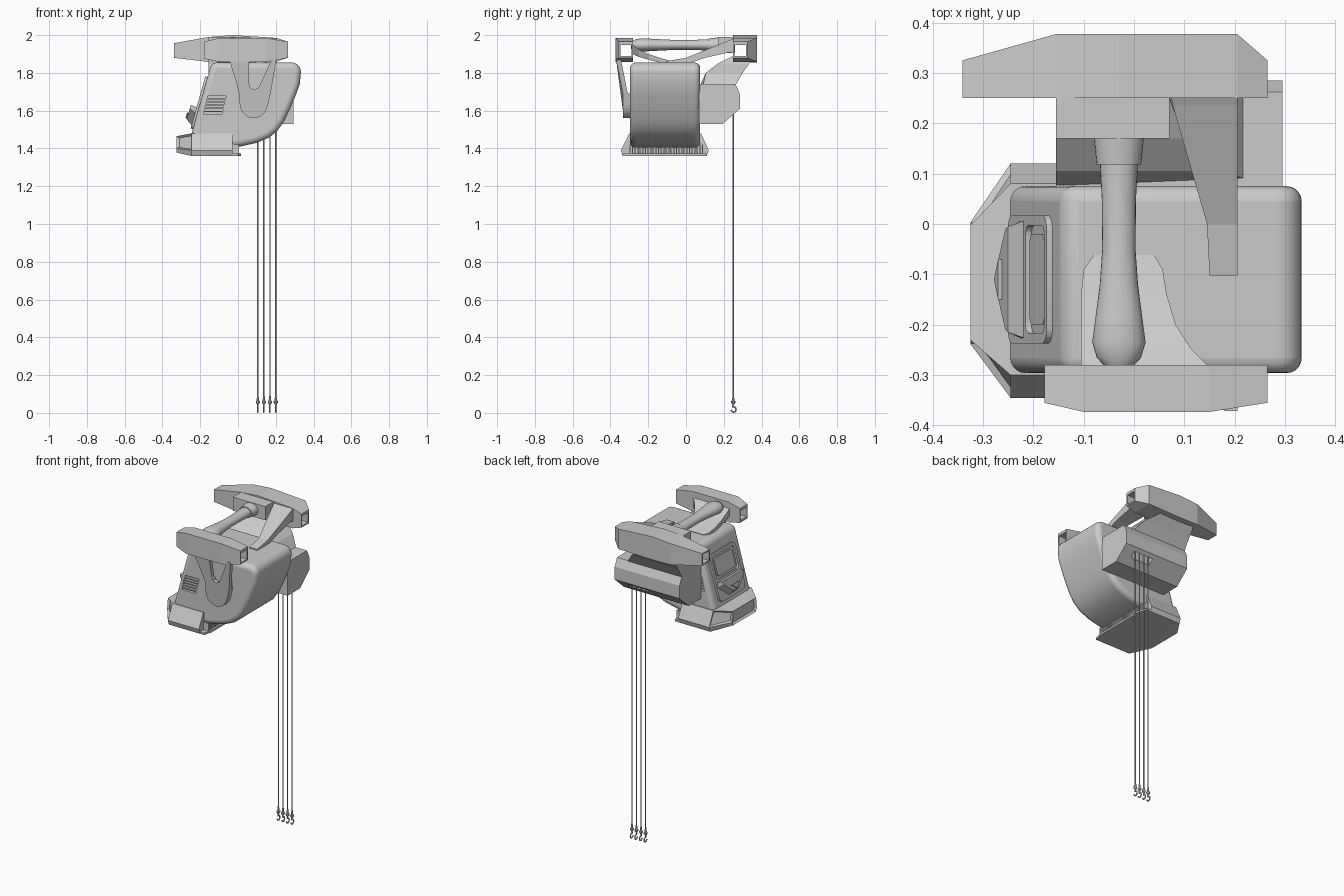
import bpy, bmesh, math
from mathutils import Vector

if "Cube" in bpy.data.objects:
    bpy.data.objects.remove(bpy.data.objects["Cube"])

XZ = lambda u, v, w: Vector((u, w, v))      # profile seen from the front
YZ = lambda u, v, w: Vector((w, u, v))      # profile seen from the side


def finish(name, bm, smooth=False):
    bmesh.ops.recalc_face_normals(bm, faces=bm.faces[:])
    me = bpy.data.meshes.new(name)
    bm.to_mesh(me)
    bm.free()
    ob = bpy.data.objects.new(name, me)
    bpy.context.collection.objects.link(ob)
    if smooth:
        bpy.ops.object.select_all(action='DESELECT')
        ob.select_set(True)
        bpy.context.view_layer.objects.active = ob
        bpy.ops.object.shade_smooth_by_angle(angle=math.radians(35))
    return ob


def add_loft(bm, rings):
    vs = [[bm.verts.new(p) for p in r] for r in rings]
    n = len(rings[0])
    for a, b in zip(vs, vs[1:]):
        for i in range(n):
            bm.faces.new((a[i], a[(i + 1) % n], b[(i + 1) % n], b[i]))
    bm.faces.new(vs[0])
    bm.faces.new(vs[-1])


def loft(name, rings, smooth=False):
    bm = bmesh.new()
    add_loft(bm, rings)
    return finish(name, bm, smooth)


def prism(name, pts, a, b, f, smooth=False):
    return loft(name, [[f(u, v, w) for u, v in pts] for w in (a, b)], smooth)


def boxes(name, specs):
    bm = bmesh.new()
    for x0, x1, y0, y1, z0, z1 in specs:
        add_loft(bm, [[(x, y, z0 if k == 0 else z1) for x, y in
                       ((x0, y0), (x1, y0), (x1, y1), (x0, y1))] for k in (0, 1)])
    return finish(name, bm)


def cut(ob, cutter):
    m = ob.modifiers.new("cut", 'BOOLEAN')
    m.operation = 'DIFFERENCE'
    m.solver = 'EXACT'
    m.object = cutter
    cutter.hide_render = True
    cutter.hide_set(True)


def bevel(ob, width, seg=3):
    m = ob.modifiers.new("bevel", 'BEVEL')
    m.width, m.segments = width, seg
    m.limit_method, m.angle_limit = 'ANGLE', math.radians(32)
    m.use_clamp_overlap = False


def rect_x(x, y0, y1, z0, z1):
    return [(x, y0, z0), (x, y1, z0), (x, y1, z1), (x, y0, z1)]


def rect_y(y, x0, x1, z0, z1):
    return [(x0, y, z0), (x1, y, z0), (x1, y, z1), (x0, y, z1)]


def rounded(u0, u1, v0, v1, r, n=5):
    out = []
    for k, (cu, cv) in enumerate(((u1 - r, v1 - r), (u0 + r, v1 - r), (u0 + r, v0 + r), (u1 - r, v0 + r))):
        for i in range(n):
            a = math.pi / 2 * (k + i / (n - 1))
            out.append((cu + r * math.cos(a), cv + r * math.sin(a)))
    return out


# main housing with vent slots on both sides
top_corner = [(0.283 + 0.05 * math.cos(a), 1.805 + 0.05 * math.sin(a))
              for a in [math.pi / 2 * i / 6 for i in range(7)]]
side = [(-0.268, 1.40), (-0.05, 1.402), (0.02, 1.412), (0.10, 1.43), (0.165, 1.458), (0.21, 1.495),
        (0.243, 1.542), (0.275, 1.608), (0.305, 1.68), (0.327, 1.74)] + top_corner + [(-0.14, 1.855)]
body = prism("housing", side, -0.296, 0.075, XZ, True)
bevel(body, 0.03, 5)
slots = []
for i in range(6):
    z = 1.582 + 0.017 * i
    dx = 0.25 * (z - 1.58)
    for y0, y1 in ((-0.32, -0.28), (0.058, 0.1)):
        slots.append((-0.183 + dx, -0.085 + dx, y0, y1, z, z + 0.01))
cut(body, boxes("vent_cutter", slots))

# sloped left face: hatch frame, window and catch tray
t = Vector((0.128, 0, 0.455)).normalized()
nrm = Vector((-t.z, 0, t.x))
LEFT = lambda u, v, w: Vector((-0.204, u, 1.628)) + t * v + nrm * w
hatch = prism("hatch_frame", rounded(-0.237, 0.017, -0.13, 0.155, 0.03), -0.01, 0.012, LEFT, True)
cut(hatch, prism("hatch_cutter", rounded(-0.217, -0.003, 0.0, 0.138, 0.02), -0.02, 0.03, LEFT))
prism("hatch_window", rounded(-0.2, -0.02, 0.015, 0.123, 0.02), -0.01, 0.008, LEFT, True)
loft("catch_tray", [[LEFT(u, v, w) for u, v in p] for p, w in (
    ([(-0.23, -0.015), (0.01, -0.015), (0.01, -0.05), (-0.07, -0.12), (-0.15, -0.12), (-0.23, -0.05)], 0.0),
    ([(-0.215, -0.01), (-0.005, -0.01), (-0.01, -0.03), (-0.08, -0.09), (-0.14, -0.09), (-0.21, -0.03)], 0.045))])
prism("catch_grip", [(-0.15, -0.055), (-0.07, -0.055), (-0.11, -0.085)], 0.03, 0.053, LEFT)


# flared foot with inset end faces
def foot_ring(x, yb0, yb1, y0, y1, yt0, yt1, zb, zm, zt):
    return [(x, yb0, zb), (x, yb1, zb), (x, y1, zm), (x, yt1, zt), (x, yt0, zt), (x, y0, zm)]


bm = bmesh.new()
add_loft(bm, [foot_ring(-0.325, -0.228, -0.005, -0.238, 0.003, -0.23, -0.002, 1.378, 1.40, 1.465),
              foot_ring(-0.245, -0.335, 0.11, -0.345, 0.12, -0.3, 0.08, 1.36, 1.39, 1.48),
              foot_ring(-0.03, -0.335, 0.11, -0.345, 0.12, -0.3, 0.08, 1.36, 1.39, 1.48)])
bmesh.ops.recalc_face_normals(bm, faces=bm.faces[:])
bm.normal_update()
ends = [f for f in bm.faces if f.normal.x < -0.35 and f.calc_area() > 0.004]
bmesh.ops.inset_individual(bm, faces=ends, thickness=0.012, depth=-0.012)
finish("foot", bm)
loft("foot_plate", [[(-0.24, -0.335, z), (0.0, -0.335, z), (0.015, -0.28, z), (0.015, 0.06, z),
                     (0.0, 0.11, z), (-0.24, 0.11, z)] for z in (1.36, 1.372)])
boxes("comb_teeth", [(-0.04, 0.004, y, y + 0.007, 1.37, 1.42)
                     for y in [-0.30 + 0.0137 * i for i in range(29)]])

# hollow rails
rear = loft("rear_rail", [rect_x(-0.34, 0.25, 0.325, 1.88, 1.957), rect_x(-0.155, 0.25, 0.377, 1.858, 1.99),
                          rect_x(-0.03, 0.25, 0.377, 1.855, 2.0), rect_x(0.205, 0.25, 0.377, 1.86, 1.985),
                          rect_x(0.265, 0.25, 0.325, 1.88, 1.965)])
cut(rear, boxes("rear_rail_cutter", [(-0.4, 0.4, 0.257, 0.317, 1.889, 1.948)]))
front = loft("front_rail", [rect_x(-0.178, -0.355, -0.28, 1.875, 1.965), rect_x(-0.10, -0.373, -0.28, 1.858, 1.985),
                            rect_x(0.15, -0.373, -0.28, 1.858, 1.985), rect_x(0.265, -0.355, -0.28, 1.88, 1.965)])
cut(front, boxes("front_rail_cutter", [(-0.4, 0.4, -0.348, -0.288, 1.889, 1.948)]))

# forked front leg leaning outward to the rail, with a boss on the housing
leg = [(-0.05, 1.88), (-0.012, 1.76), (0.005, 1.69), (0.01, 1.63)]
leg += [(0.083 + 0.073 * math.cos(a), 1.635 + 0.075 * math.sin(a))
        for a in [math.pi * (1 + i / 10) for i in range(1, 10)]]
leg += [(0.158, 1.63), (0.172, 1.69), (0.205, 1.88), (0.182, 1.88), (0.127, 1.76), (0.108, 1.722),
        (0.085, 1.71), (0.066, 1.72), (0.058, 1.745), (0.058, 1.88)]
LEAN = lambda u, v, w: Vector((u, w - 0.2 * max(0, v - 1.69), v))
prism("front_leg", leg, -0.333, -0.308, LEAN)
prism("leg_boss", leg[2:15], -0.312, -0.285, XZ)

# web and fin that carry the housing under the rails
loft("front_web", [rect_y(-0.285, -0.105, 0.15, 1.90, 1.95), rect_y(-0.25, -0.105, 0.115, 1.885, 1.925),
                   rect_y(-0.2, -0.105, 0.083, 1.87, 1.9), rect_y(-0.14, -0.105, 0.065, 1.855, 1.88),
                   rect_y(-0.09, -0.1, 0.057, 1.845, 1.866), rect_y(-0.062, -0.08, 0.04, 1.845, 1.858)])
loft("rear_fin", [rect_y(0.255, 0.073, 0.205, 1.90, 1.985), rect_y(0.235, 0.077, 0.205, 1.91, 1.975),
                  rect_y(0.1, 0.116, 0.205, 1.88, 1.92), rect_y(0.0, 0.145, 0.205, 1.845, 1.88),
                  rect_y(-0.102, 0.15, 0.205, 1.845, 1.862)])


# grip, lathed along y
def circle_y(y, rx, rz, n=24):
    return [(-0.03 + rx * math.cos(2 * math.pi * i / n), y, 1.948 + rz * math.sin(2 * math.pi * i / n))
            for i in range(n)]


loft("grip", [circle_y(*p) for p in ((-0.28, 0.03, 0.022), (-0.265, 0.044, 0.03), (-0.235, 0.053, 0.035),
     (-0.19, 0.047, 0.033), (-0.12, 0.038, 0.029), (-0.05, 0.033, 0.026), (0.05, 0.034, 0.027), (0.125, 0.038, 0.03))], True)
loft("grip_end", [circle_y(*p) for p in ((-0.29, 0.03, 0.022), (-0.275, 0.03, 0.022))], True)
loft("grip_collar", [circle_y(*p) for p in ((0.118, 0.044, 0.034), (0.175, 0.05, 0.04))], True)
boxes("grip_mount", [(-0.155, 0.07, 0.17, 0.26, 1.905, 1.99)])

# bracket down to the cable box
loft("rear_bracket", [[(x0, y0, z), (x1, ya, z), (x1, y1, z), (x0, y1, z)] for x0, x1, y0, ya, y1, z in (
    (-0.155, 0.22, 0.075, 0.09, 0.262, 1.735), (-0.155, 0.17, 0.105, 0.105, 0.30, 1.80),
    (-0.155, 0.10, 0.17, 0.17, 0.335, 1.85), (-0.155, 0.07, 0.25, 0.25, 0.37, 1.89))])
box = prism("cable_box", [(0.07, 1.53), (0.195, 1.53), (0.285, 1.61), (0.285, 1.69), (0.262, 1.74), (0.07, 1.74)],
            -0.155, 0.295, YZ)
cut(box, boxes("cable_slot_cutter", [(0.085, 0.22, 0.235, 0.265, 1.5, 1.66)]))


# hanging cables with ferrules and hooks
def tube(name, x, path, radii, n=8):
    rings = []
    for i, (p, r) in enumerate(zip(path, radii)):
        a, b = Vector(path[max(i - 1, 0)]), Vector(path[min(i + 1, len(path) - 1)])
        d = (b - a).normalized()
        rings.append([(x + r * math.cos(k), p[0] - d.y * r * math.sin(k), p[1] + d.x * r * math.sin(k))
                      for k in [2 * math.pi * j / n for j in range(n)]])
    return loft(name, rings, True)


for i, x in enumerate((0.105, 0.137, 0.169, 0.2)):
    tube(f"cable_{i}", x, [(0.25, 1.67), (0.25, 0.07)], [0.0035] * 2)
    tube(f"ferrule_{i}", x, [(0.25, z) for z in (0.092, 0.065, 0.062, 0.054, 0.045)],
         [0.004, 0.007, 0.011, 0.011, 0.005])
    arc = [(0.252 + 0.013 * math.cos(a), 0.0185 + 0.0145 * math.sin(a))
           for a in [math.radians(110 - 28 * k) for k in range(11)]]
    tube(f"hook_{i}", x, [(0.25, 0.048), (0.248, 0.038)] + arc, [0.004] * 13)
